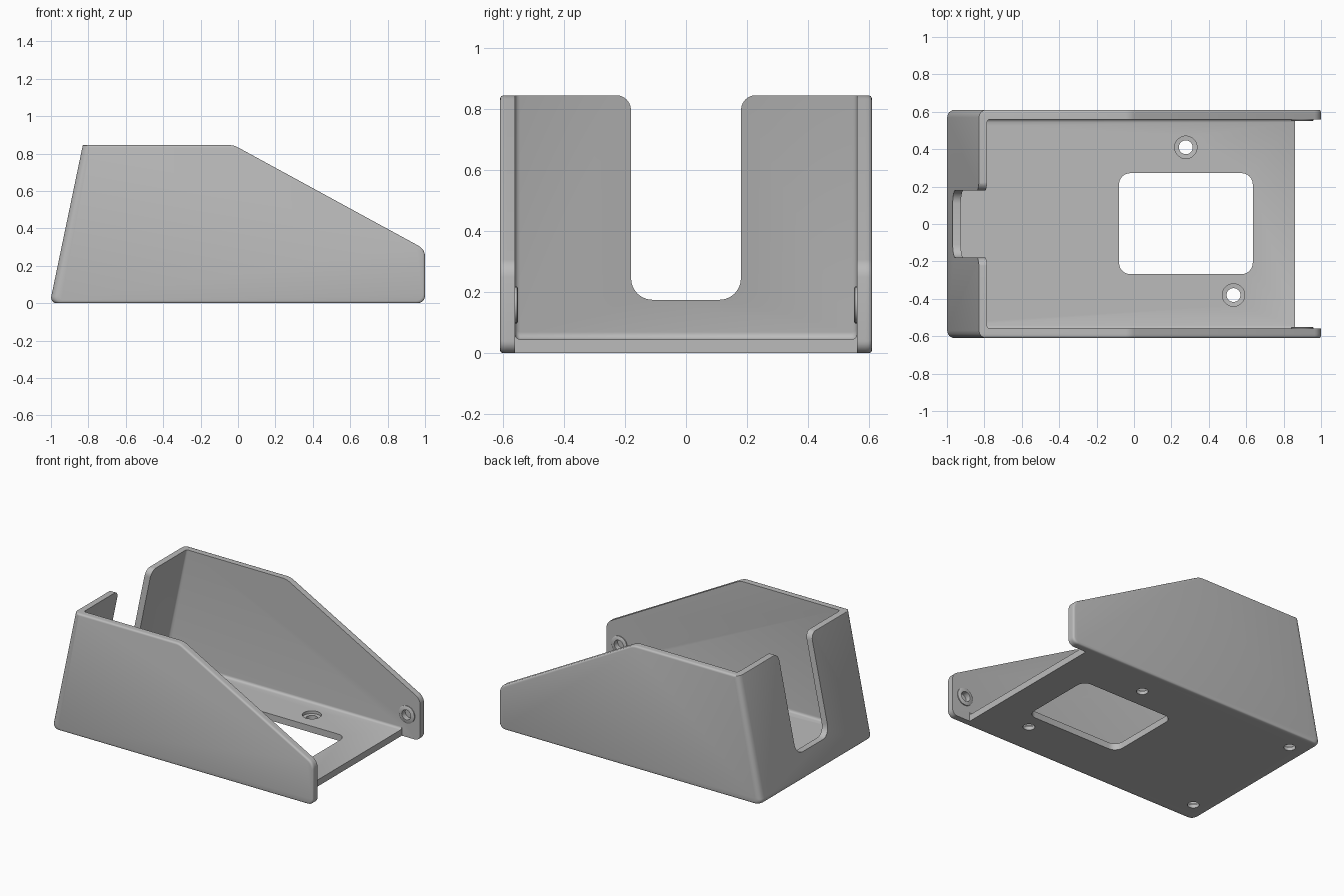
import bpy, bmesh, math
from mathutils import Vector

if "Cube" in bpy.data.objects:
    bpy.data.objects.remove(bpy.data.objects["Cube"], do_unlink=True)

grey = bpy.data.materials.new("light_grey")
grey.use_nodes = True
COLOUR = (0.5, 0.5, 0.5, 1)
grey.diffuse_color = COLOUR
grey.node_tree.nodes["Principled BSDF"].inputs["Base Color"].default_value = COLOUR


def rounded(corners, steps=6):
    """Closed 2D outline from (u, v, radius) corners."""
    out = []
    for i, (u, v, r) in enumerate(corners):
        p = Vector((u, v))
        if r <= 0:
            out.append(p)
            continue
        a = (Vector(corners[i - 1][:2]) - p).normalized()
        b = (Vector(corners[(i + 1) % len(corners)][:2]) - p).normalized()
        half = a.angle(b) / 2
        c = p + (a + b).normalized() * r / math.sin(half)
        v0 = p + a * r / math.tan(half) - c
        v1 = p + b * r / math.tan(half) - c
        w = v0.angle(v1)
        for k in range(steps + 1):
            t = k / steps
            out.append(c + (v0 * math.sin((1 - t) * w) + v1 * math.sin(t * w)) / math.sin(w))
    return out


def circle(u, v, r, n=32):
    return [Vector((u + r * math.cos(2 * math.pi * k / n),
                    v + r * math.sin(2 * math.pi * k / n))) for k in range(n)]


def loft(name, axis, layers):
    """Solid through matching outlines stacked along an axis."""
    place = {"x": lambda p, s: (s, p.x, p.y),
             "y": lambda p, s: (p.x, s, p.y),
             "z": lambda p, s: (p.x, p.y, s)}[axis]
    bm = bmesh.new()
    rings = [[bm.verts.new(place(p, s)) for p in pts] for s, pts in layers]
    bm.faces.new(rings[0])
    bm.faces.new(rings[-1])
    n = len(rings[0])
    for lo, hi in zip(rings, rings[1:]):
        for i in range(n):
            j = (i + 1) % n
            bm.faces.new((lo[i], lo[j], hi[j], hi[i]))
    bmesh.ops.recalc_face_normals(bm, faces=bm.faces)
    mesh = bpy.data.meshes.new(name)
    bm.to_mesh(mesh)
    bm.free()
    mesh.materials.append(grey)
    obj = bpy.data.objects.new(name, mesh)
    bpy.context.collection.objects.link(obj)
    return obj


def combine(target, tool, operation="DIFFERENCE"):
    mod = target.modifiers.new(tool.name, "BOOLEAN")
    mod.operation, mod.object, mod.solver = operation, tool, "EXACT"
    bpy.context.view_layer.objects.active = target
    bpy.ops.object.modifier_apply(modifier=mod.name)
    bpy.data.objects.remove(tool, do_unlink=True)


def round_inset(depth, r):
    return r - math.sqrt(r * r - (r - depth) ** 2) if depth < r else 0


LEAN = 0.2086      # slant of the end wall
SLOPE = 0.545      # fall of the side plates
TOP, HALF_W, INNER_W, FLOOR = 0.845, 0.61, 0.56, 0.045


# Outer body: side silhouette with softened side edges
def silhouette(depth):
    s, d = round_inset(depth, 0.04), round_inset(depth, 0.012)
    start = -1.006 + s
    ridge = 0.833 - d * 1.14
    return rounded([(start + LEAN * d, d, 0.03), (1 - d, d, 0.04),
                    (1 - d, ridge - SLOPE * (1 - d), 0.065),
                    ((ridge - TOP + d) / SLOPE, TOP - d, 0.1),
                    (start + LEAN * (TOP - d), TOP - d, 0.004)])


depths = (0, 0.002, 0.005, 0.012, 0.022, 0.04)
layers = [(-HALF_W + h, silhouette(h)) for h in depths]
layers += [(HALF_W - h, silhouette(h)) for h in reversed(depths)]
shell = loft("open_enclosure", "y", layers)


# Interior with filleted floor, open at the low end
def interior(depth):
    e = round_inset(depth, 0.016)
    z, x = FLOOR + e, -0.962 + e
    return rounded([(x + LEAN * z, z, 0.02), (0.86, z, 0), (0.86, -0.2, 0),
                    (1.2, -0.2, 0), (1.2, 1.2, 0), (x + LEAN * 1.2, 1.2, 0)])


depths = (0, 0.002, 0.006, 0.016)
layers = [(-INNER_W + h, interior(h)) for h in depths]
layers += [(INNER_W - h, interior(h)) for h in reversed(depths)]
combine(shell, loft("interior_cutter", "y", layers))

# Slot in the slanted end wall, flared at the top
slot = rounded([(-0.18, 0.175, 0.07), (0.18, 0.175, 0.07), (0.18, TOP + 0.001, 0.05),
                (0.4, TOP + 0.001, 0), (0.4, 1, 0), (-0.4, 1, 0),
                (-0.4, TOP + 0.001, 0), (-0.18, TOP + 0.001, 0.05)])
combine(shell, loft("slot_cutter", "x", [(-1.2, slot), (-0.6, slot)]))

# Window in the floor
window = rounded([(-0.08, -0.268, 0.06), (0.635, -0.268, 0.06),
                  (0.635, 0.272, 0.06), (-0.08, 0.272, 0.06)])
combine(shell, loft("window_cutter", "z", [(-0.1, window), (0.1, window)]))

# Counterbored mounting holes
for x, y in ((0.277, 0.41), (0.532, -0.38), (-0.87, 0.465), (-0.87, -0.465)):
    combine(shell, loft("hole_cutter", "z", [
        (-0.1, circle(x, y, 0.037)), (0.024, circle(x, y, 0.037)),
        (0.026, circle(x, y, 0.06)), (0.1, circle(x, y, 0.06))]))

# Pivot bosses with blind sockets inside the side plates
for side in (-1, 1):
    boss = [(side * 0.585, circle(0.9, 0.158, 0.06)), (side * 0.554, circle(0.9, 0.158, 0.06)),
            (side * 0.55, circle(0.9, 0.158, 0.054))]
    combine(shell, loft("boss", "y", boss), "UNION")
    socket = circle(0.9, 0.158, 0.034)
    combine(shell, loft("socket_cutter", "y", [(side * 0.5, socket), (side * 0.588, socket)]))

bpy.ops.object.select_all(action="DESELECT")
shell.select_set(True)
bpy.context.view_layer.objects.active = shell
bpy.ops.object.shade_smooth_by_angle(angle=math.radians(35))
